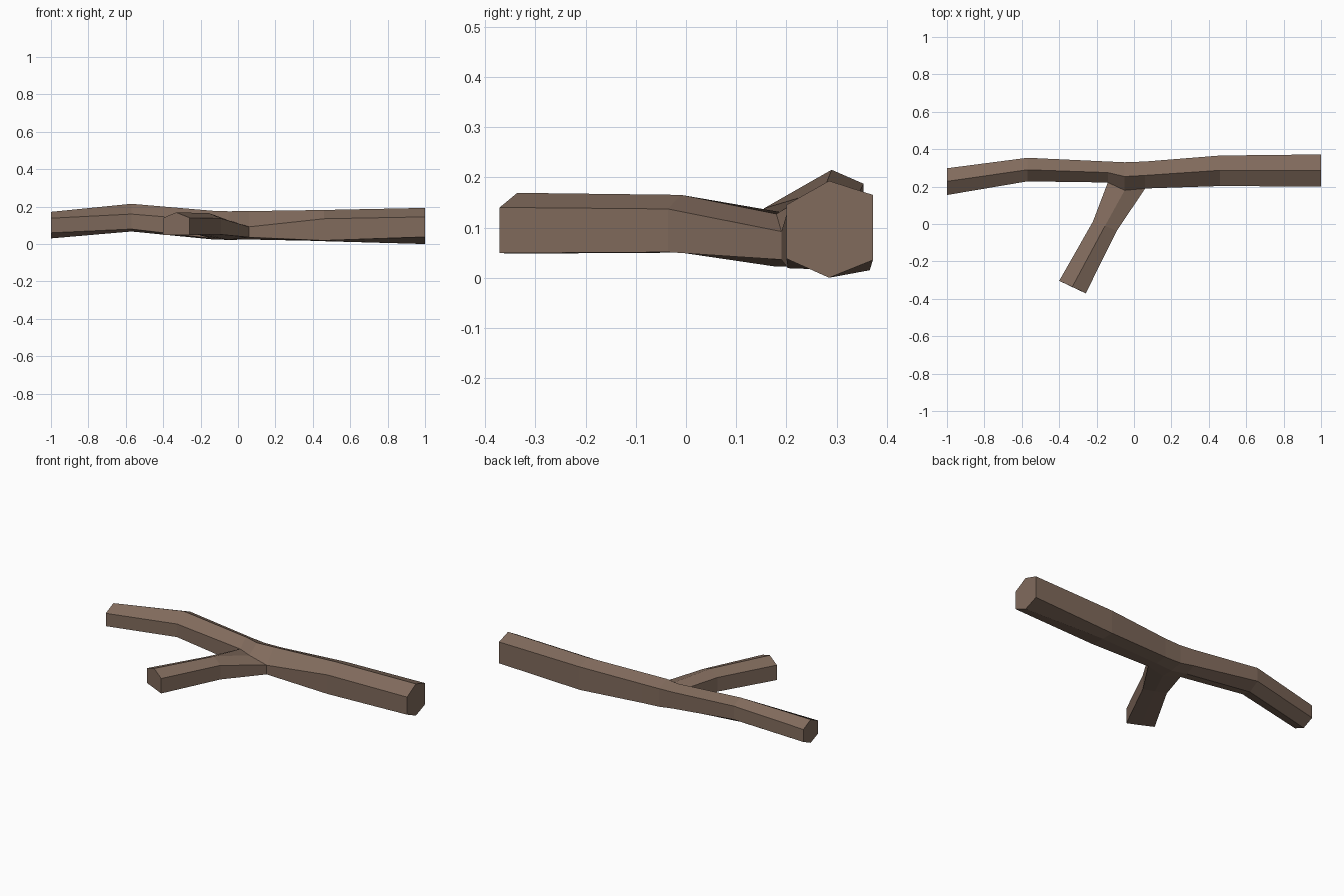
import bpy, bmesh

if "Cube" in bpy.data.objects:
    bpy.data.objects.remove(bpy.data.objects["Cube"])

bark = bpy.data.materials.new("brown bark")
bark.diffuse_color = (0.22, 0.147, 0.108, 1)
bark.use_nodes = True
bark.node_tree.nodes["Principled BSDF"].inputs["Base Color"].default_value = bark.diffuse_color

bm = bmesh.new()


def tube(rings, skip=()):
    """Join six-sided rings with quads; skip holds (segment, side) left open."""
    for s, (a, b) in enumerate(zip(rings, rings[1:])):
        for k in range(6):
            if (s, k) not in skip:
                j = (k + 1) % 6
                bm.faces.new((a[k], a[j], b[j], b[k]))


def section(x, yf, ym, yb, zs):
    """Trunk ring: top, back upper, back lower, bottom, front lower, front upper."""
    ys = (ym, yb, yb, ym, yf, yf)
    return [bm.verts.new((x, y, z)) for y, z in zip(ys, zs)]


# trunk
trunk = [
    section(-1.00, .155, .228, .298, (.172, .138, .062, .030, .060, .138)),
    section(-0.57, .228, .290, .354, (.215, .187, .105, .067, .080, .160)),
    section(-0.14, .222, .275, .334, (.178, .150, .050, .025, .030, .125)),
    section(-0.05, .180, .254, .330, (.175, .145, .035, .022, .022, .127)),
    section(0.06, .190, .260, .334, (.176, .145, .030, .024, .036, .092)),
    section(0.46, .203, .287, .366, (.182, .155, .015, .016, .019, .135)),
    section(1.00, .200, .285, .372, (.193, .165, .035, .000, .038, .145)),
]
tube(trunk, skip={(2, 4), (3, 4)})
bm.faces.new(trunk[0])
bm.faces.new(trunk[-1])

# side branch growing from the opening left in the trunk front
root = [trunk[i][5] for i in (2, 3, 4)] + [trunk[i][4] for i in (4, 3, 2)]


def branch_ring(left, ridge, right, top, side, low):
    pts = [(*left, side), (*ridge, top), (*right, side),
           (*right, low), (*ridge, low - .001), (*left, low)]
    return [bm.verts.new(p) for p in pts]


mid = branch_ring((-.22, .012), (-.155, -.01), (-.092, -.036), .165, .137, .051)
tip = branch_ring((-.40, -.304), (-.33, -.336), (-.258, -.371), .169, .140, .049)
tube([root, mid, tip])
bm.faces.new(tip)

bmesh.ops.recalc_face_normals(bm, faces=bm.faces)
mesh = bpy.data.meshes.new("forked_branch")
bm.to_mesh(mesh)
bm.free()
mesh.materials.append(bark)
obj = bpy.data.objects.new("forked_branch", mesh)
bpy.context.collection.objects.link(obj)
